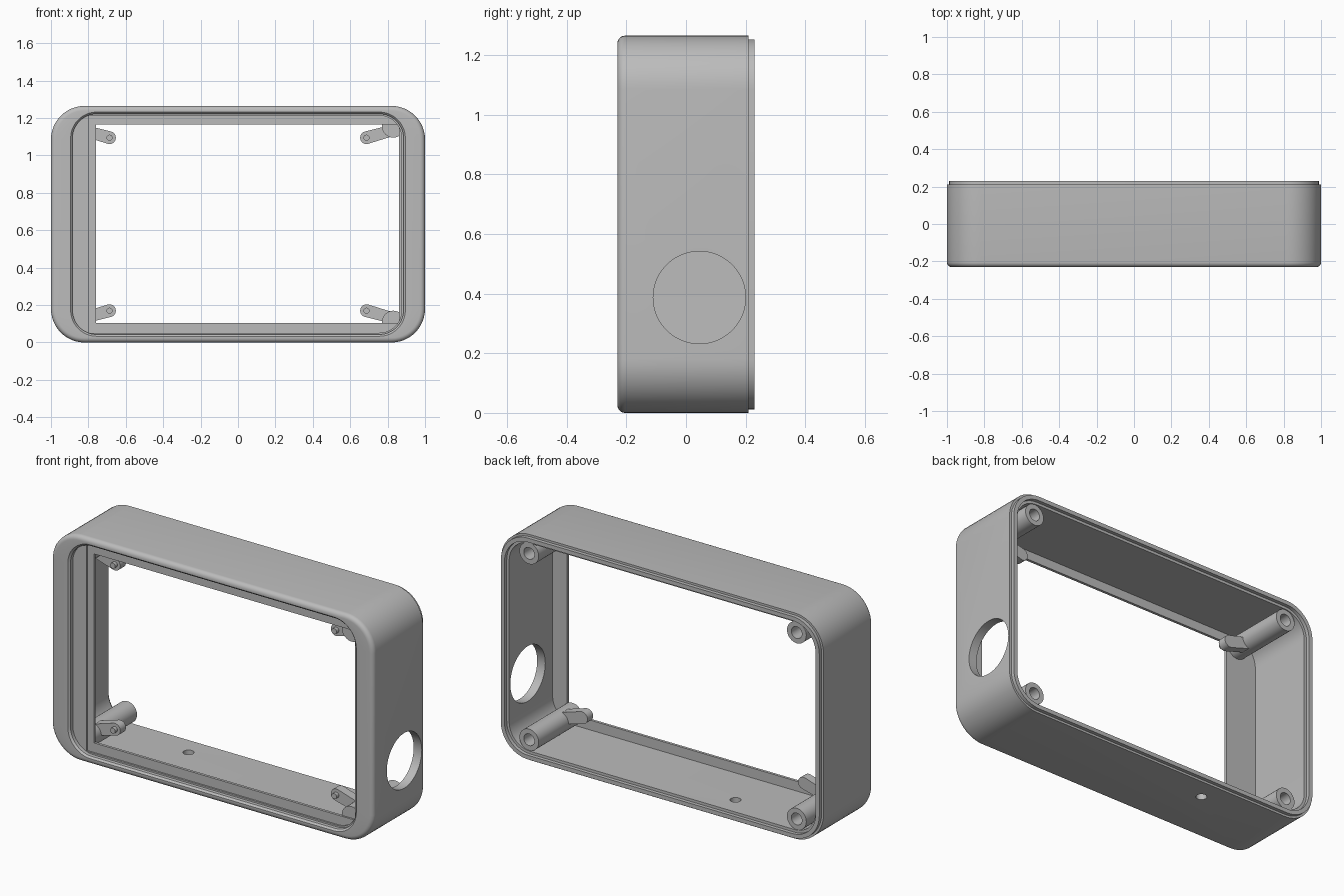
import bpy, bmesh, math
from mathutils import Vector

cube = bpy.data.objects.get("Cube")
if cube:
    bpy.data.objects.remove(cube, do_unlink=True)

HEIGHT = 1.265
grey = bpy.data.materials.new("plain grey")
grey.use_nodes = True
COLOUR = (0.5, 0.5, 0.5, 1)
grey.diffuse_color = COLOUR
grey.node_tree.nodes["Principled BSDF"].inputs["Base Color"].default_value = COLOUR


def finish(name, bm):
    bmesh.ops.recalc_face_normals(bm, faces=bm.faces)
    mesh = bpy.data.meshes.new(name)
    bm.to_mesh(mesh)
    bm.free()
    mesh.materials.append(grey)
    obj = bpy.data.objects.new(name, mesh)
    bpy.context.collection.objects.link(obj)
    return obj


def smooth(obj):
    bpy.ops.object.select_all(action='DESELECT')
    obj.select_set(True)
    bpy.context.view_layer.objects.active = obj
    bpy.ops.object.shade_smooth_by_angle(angle=math.radians(30))


def ring(y, x0, x1, z0, z1, r_left, r_right, steps=12):
    """Rounded rectangle with its own radius on each side."""
    points = []
    corners = [(x1, z1, -1, -1, r_right), (x0, z1, 1, -1, r_left),
               (x0, z0, 1, 1, r_left), (x1, z0, -1, 1, r_right)]
    for k, (x, z, sx, sz, r) in enumerate(corners):
        for i in range(steps + 1):
            a = math.pi / 2 * (k + i / steps)
            points.append((x + r * (sx + math.cos(a)), y, z + r * (sz + math.sin(a))))
    return points


def inset_ring(y, d):
    return ring(y, d - 1, 1 - d, d, HEIGHT - d, 0.18 - d, 0.18 - d)


def loft(name, rings):
    """Skin a closed loop of rings."""
    bm = bmesh.new()
    loops = [[bm.verts.new(p) for p in pts] for pts in rings]
    n = len(loops[0])
    for a, b in zip(loops, loops[1:] + loops[:1]):
        for i in range(n):
            j = (i + 1) % n
            bm.faces.new((a[i], a[j], b[j], b[i]))
    return finish(name, bm)


def lathe(name, x, z, profile, n=32):
    """Revolve a closed (radius, y) profile about the y direction."""
    bm = bmesh.new()
    verts = [bm.verts.new((x + r, y, z)) for r, y in profile]
    edges = [bm.edges.new((a, b)) for a, b in zip(verts, verts[1:])]
    bmesh.ops.spin(bm, geom=verts + edges, cent=(x, 0, z), axis=(0, 1, 0),
                   angle=math.tau, steps=n, use_duplicate=False)
    bmesh.ops.remove_doubles(bm, verts=bm.verts, dist=1e-5)
    return finish(name, bm)


def drill(target, centre, axis, radius, depth):
    bm = bmesh.new()
    bmesh.ops.create_cone(bm, cap_ends=True, segments=48, radius1=radius,
                          radius2=radius, depth=depth)
    turn = Vector((0, 0, 1)).rotation_difference(Vector(axis)).to_matrix()
    bmesh.ops.rotate(bm, verts=bm.verts, matrix=turn)
    bmesh.ops.translate(bm, verts=bm.verts, vec=centre)
    cutter = finish("hole_cutter", bm)
    cutter.hide_render = True
    mod = target.modifiers.new("hole", 'BOOLEAN')
    mod.operation, mod.solver, mod.object = 'DIFFERENCE', 'EXACT', cutter
    bpy.context.view_layer.objects.active = target
    bpy.ops.object.modifier_apply(modifier=mod.name)
    bpy.data.objects.remove(cutter, do_unlink=True)


# Frame shell: outer wall, rounded front edge, stepped recess, window, inner wall, back lip
rings = [inset_ring(0.21, 0)]
F = 0.025
for i in range(6):
    a = math.pi / 2 * i / 5
    rings.append(inset_ring(-0.23 + F * (1 - math.sin(a)), F * (1 - math.cos(a))))
rings += [
    ring(-0.23, -0.895, 0.895, 0.033, 1.232, 0.14, 0.14),
    ring(-0.22, -0.885, 0.885, 0.043, 1.222, 0.13, 0.13),
    ring(-0.2, -0.885, 0.885, 0.043, 1.222, 0.13, 0.13),
    ring(-0.2, -0.8, 0.875, 0.052, 1.213, 0.002, 0.12),
    ring(-0.19, -0.8, 0.875, 0.052, 1.213, 0.002, 0.12),
    ring(-0.19, -0.76, 0.86, 0.105, 1.165, 0.002, 0.002),
    ring(-0.175, -0.76, 0.86, 0.105, 1.165, 0.002, 0.002),
    inset_ring(-0.175, 0.05), inset_ring(0.21, 0.05),
    inset_ring(0.21, 0.035), inset_ring(0.23, 0.035),
    inset_ring(0.23, 0.012), inset_ring(0.21, 0.012),
]
frame = loft("frame_shell", rings)

# Side port and small drain hole
drill(frame, (0.97, 0.045, 0.387), (1, 0, 0), 0.155, 0.2)
drill(frame, (-0.37, 0.09, 0.02), (0, 0, 1), 0.028, 0.2)
smooth(frame)

# Corner screw posts with clip arms and pins
for sx, side in ((1, "left"), (-1, "right")):
    for up, level in ((False, "lower"), (True, "upper")):
        def at(z):
            return HEIGHT - z if up else z
        tag = f"{level}_{side}"
        px, pz, tx, tz = sx * 0.83, at(0.11), sx * 0.687, at(0.17)
        smooth(lathe(f"screw_post_{tag}", px, pz,
                     [(0, -0.18), (0.06, -0.18), (0.06, 0.205), (0.033, 0.205),
                      (0.033, -0.05), (0, -0.05)]))

        bm = bmesh.new()
        for cx, cz, r in ((px, at(0.13), 0.03), (tx, tz, 0.034)):
            for i in range(24):
                a = math.tau * i / 24
                for y in (-0.11, -0.06):
                    bm.verts.new((cx + r * math.cos(a), y, cz + r * math.sin(a)))
        bmesh.ops.convex_hull(bm, input=bm.verts)
        bmesh.ops.dissolve_limit(bm, angle_limit=0.01, verts=bm.verts, edges=bm.edges)
        smooth(finish(f"clip_arm_{tag}", bm))
        smooth(lathe(f"clip_pin_{tag}", tx, tz,
                     [(0, -0.13), (0.016, -0.13), (0.016, -0.1), (0, -0.1)], 20))
